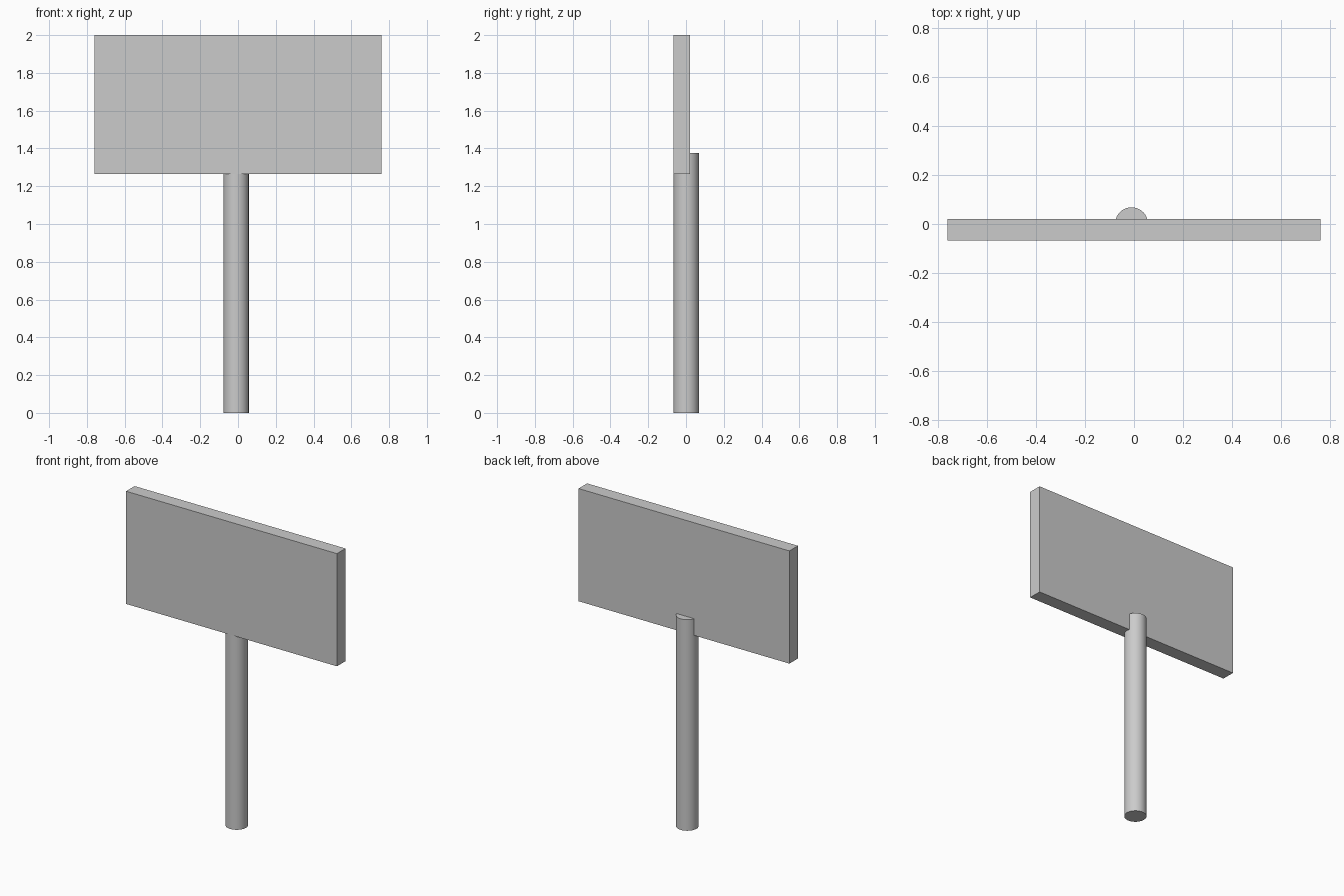
import bpy

if "Cube" in bpy.data.objects:
    bpy.data.objects.remove(bpy.data.objects["Cube"])

# Rectangular sign board
bpy.ops.mesh.primitive_cube_add(size=1, location=(0, -0.023, 1.633))
board = bpy.context.object
board.name = "sign_board"
board.scale = (1.52, 0.088, 0.734)
bpy.ops.object.transform_apply(location=False, rotation=False, scale=True)

# Round post, sunk into the back of the board
POST_HEIGHT = 1.375
bpy.ops.mesh.primitive_cylinder_add(vertices=48, radius=0.067, depth=POST_HEIGHT,
                                    location=(-0.01, 0.001, POST_HEIGHT / 2))
post = bpy.context.object
post.name = "post"
bpy.ops.object.shade_smooth_by_angle()
